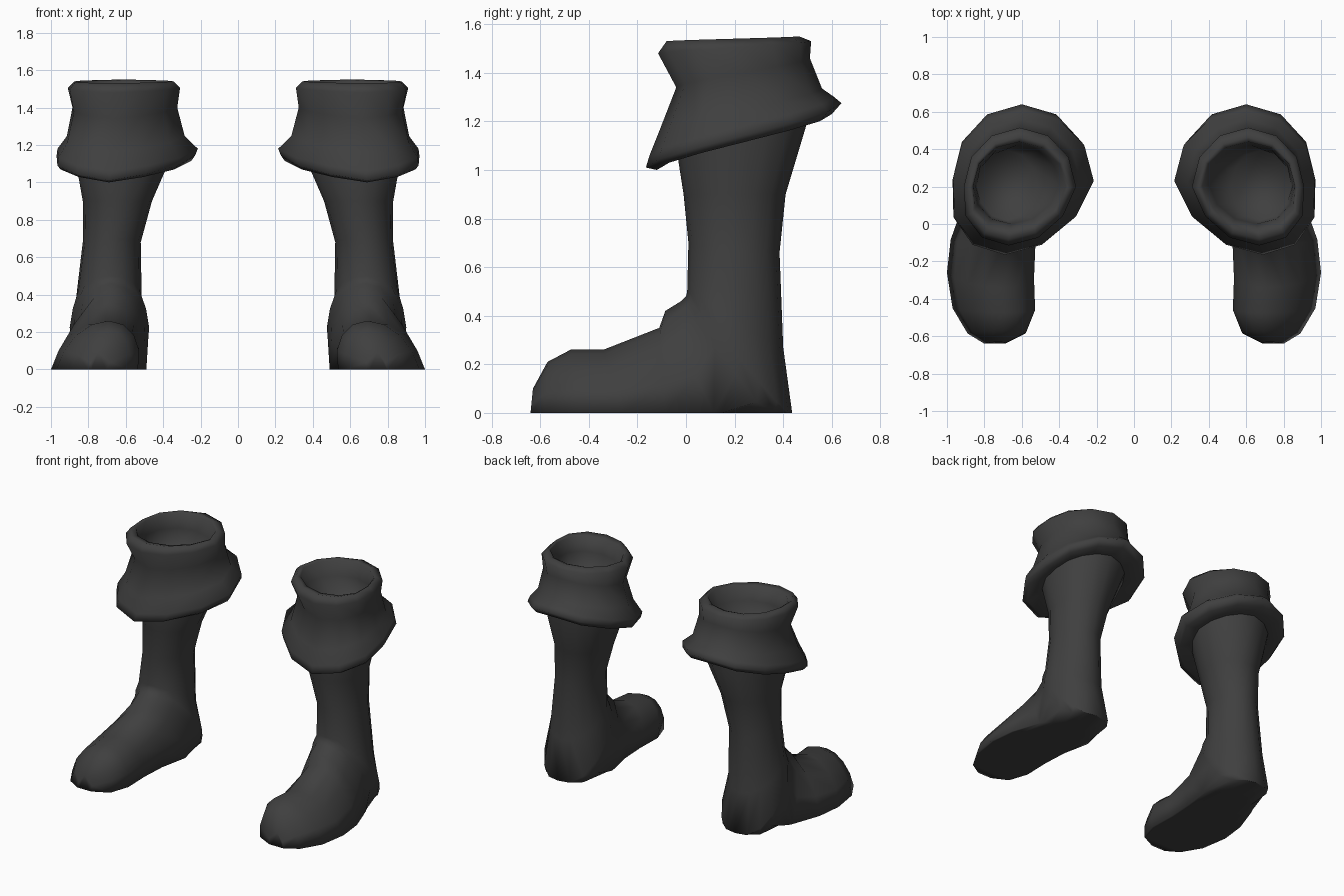
import bpy
import bmesh
import math

leather = bpy.data.materials.new("dark_leather")
leather.diffuse_color = (0.05, 0.05, 0.05, 1)


def loft(name, rings, sides, peak=0.0):
    """Skin rings given as (front y, front z, back y, back z, x min, x max, flatness, skew).
    Flatness 0 is an ellipse, 1 is an arch with a flat underside.
    Peak sharpens the front and back of each tilted ring into a point.
    Anything below the ground is pressed flat onto it."""
    bm = bmesh.new()
    loops = []
    for fy, fz, by, bz, x0, x1, flat, skew in rings:
        loop = []
        for i in range(sides):
            a = math.tau * i / sides
            u, s = math.cos(a), math.sin(a)
            v = (1 - flat) * s + flat * (2 * max(s, 0) - 1)
            w = (1 - peak) * v + peak * math.asin(max(-1, min(1, v))) * 2 / math.pi
            x = (x0 + x1) / 2 + (x1 - x0) / 2 * u + skew * max(v + flat, 0)
            y = by + (fy - by) * (v + 1) / 2
            z = bz + (fz - bz) * (w + 1) / 2
            loop.append(bm.verts.new((x, y, max(z, 0))))
        loops.append(loop)
    for a, b in zip(loops, loops[1:]):
        for i in range(sides):
            j = (i + 1) % sides
            bm.faces.new((a[i], a[j], b[j], b[i]))
    bm.faces.new(loops[0])
    bm.faces.new(loops[-1])
    bmesh.ops.recalc_face_normals(bm, faces=bm.faces)
    for f in bm.faces:
        f.smooth = True
    mesh = bpy.data.meshes.new(name)
    bm.to_mesh(mesh)
    bm.free()
    mesh.materials.append(leather)
    obj = bpy.data.objects.new(name, mesh)
    bpy.context.collection.objects.link(obj)
    # the second boot of the pair
    obj.modifiers.new("pair", 'MIRROR').use_mirror_merge = False
    return obj


# Foot and leg: toe to heel, then up the shaft
loft("boot_shaft", [
    (-0.63, 0.10, -0.64, 0.00, 0.69, 0.80, 1, -0.01),
    (-0.57, 0.21, -0.585, 0.00, 0.58, 0.89, 1, -0.02),
    (-0.475, 0.26, -0.45, 0.00, 0.535, 0.97, 1, -0.03),
    (-0.34, 0.26, -0.26, 0.00, 0.54, 1.00, 1, -0.03),
    (-0.11, 0.35, -0.08, -0.06, 0.53, 0.98, 0.8, -0.03),
    (-0.085, 0.42, 0.20, -0.20, 0.49, 0.91, 0.4, -0.01),
    (-0.02, 0.46, 0.43, -0.14, 0.48, 0.89, 0, 0),
    (0.00, 0.48, 0.437, -0.03, 0.475, 0.90, 0, 0),
    (0.005, 0.50, 0.40, 0.27, 0.515, 0.865, 0, 0),
    (0.01, 0.70, 0.385, 0.66, 0.52, 0.83, 0, 0),
    (-0.01, 0.90, 0.41, 0.90, 0.46, 0.83, 0, 0),
    (-0.035, 1.06, 0.50, 1.20, 0.36, 0.87, 0, 0.04),
    (-0.03, 1.15, 0.49, 1.26, 0.36, 0.87, 0, 0.04),
], 16)

# Folded cuff: underside, hem, waist, rim, then the lining and its floor
loft("boot_cuff", [
    (-0.02, 1.06, 0.49, 1.21, 0.36, 0.87, 0, 0.06),
    (-0.12, 1.00, 0.60, 1.23, 0.25, 0.95, 0, 0.09),
    (-0.165, 1.01, 0.64, 1.275, 0.23, 0.97, 0, 0.09),
    (-0.15, 1.06, 0.61, 1.30, 0.215, 0.965, 0, 0.09),
    (-0.11, 1.16, 0.56, 1.335, 0.285, 0.915, 0, 0.08),
    (-0.04, 1.34, 0.51, 1.46, 0.325, 0.885, 0, 0.06),
    (-0.115, 1.48, 0.515, 1.53, 0.31, 0.91, 0, 0.06),
    (-0.08, 1.53, 0.465, 1.55, 0.345, 0.875, 0, 0.06),
    (-0.03, 1.52, 0.44, 1.54, 0.365, 0.86, 0, 0.05),
    (0.00, 1.43, 0.42, 1.44, 0.40, 0.85, 0, 0.03),
    (0.02, 1.29, 0.395, 1.29, 0.52, 0.84, 0, 0),
], 12, peak=0.6)
